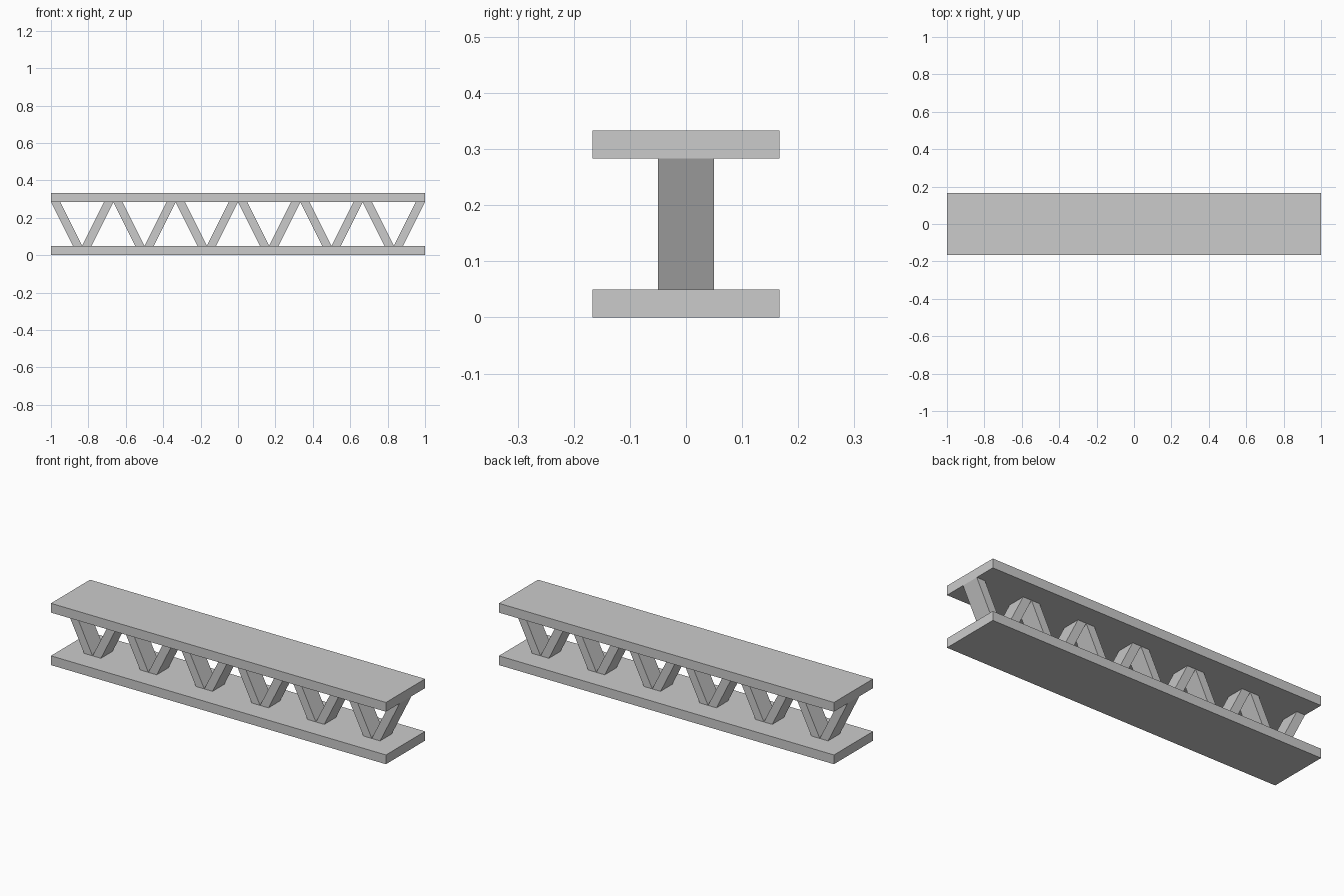
import bpy, bmesh

if "Cube" in bpy.data.objects:
    bpy.data.objects.remove(bpy.data.objects["Cube"])

LENGTH, HALF_W, HEIGHT, THICK = 2.0, 1 / 6, 1 / 3, 0.05
BAYS = 6
BAR_W, BAR_HALF_D = 0.05, 0.05


def extrude_profile(name, points, half_depth):
    """Extrude an (x, z) outline along y, centred on y = 0."""
    bm = bmesh.new()
    face = bm.faces.new([bm.verts.new((x, -half_depth, z)) for x, z in points])
    ext = bmesh.ops.extrude_face_region(bm, geom=[face])
    moved = [v for v in ext["geom"] if isinstance(v, bmesh.types.BMVert)]
    bmesh.ops.translate(bm, verts=moved, vec=(0, 2 * half_depth, 0))
    bmesh.ops.recalc_face_normals(bm, faces=bm.faces)
    mesh = bpy.data.meshes.new(name)
    bm.to_mesh(mesh)
    bm.free()
    obj = bpy.data.objects.new(name, mesh)
    bpy.context.collection.objects.link(obj)
    return obj


# Top and bottom flanges
for name, z in (("bottom_flange", 0), ("top_flange", HEIGHT - THICK)):
    h = LENGTH / 2
    extrude_profile(name, [(-h, z), (h, z), (h, z + THICK), (-h, z + THICK)], HALF_W)

# Diagonal web bars: each bay is a V of two mirrored slanted bars
bay = LENGTH / BAYS
low, high = THICK, HEIGHT - THICK
for i in range(BAYS):
    centre = -LENGTH / 2 + (i + 0.5) * bay
    for side, s in (("left", -1), ("right", 1)):
        outline = [(0, low), (BAR_W, low), (bay / 2, high), (bay / 2 - BAR_W, high)]
        extrude_profile(f"web_bar_{side}_{i + 1}",
                        [(centre + s * x, z) for x, z in outline], BAR_HALF_D)
